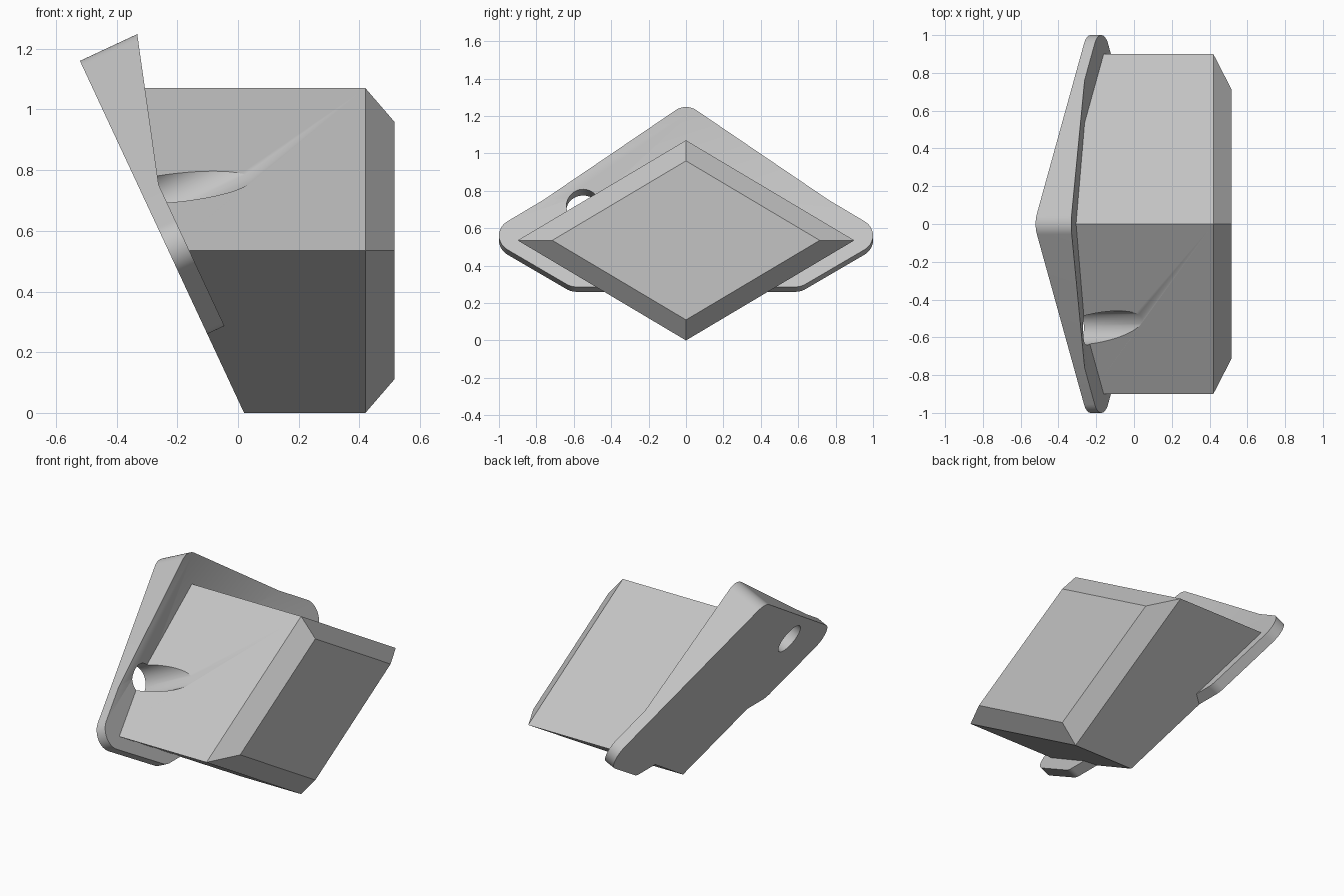
import bpy, bmesh
from math import radians, sin, cos, tan
from mathutils import Matrix, Vector

if "Cube" in bpy.data.objects:
    bpy.data.objects.remove(bpy.data.objects["Cube"], do_unlink=True)

TILT = radians(25)
# Slanted frame: local x leaves the mounting plane, local z runs up along it
SLANT = Matrix.Translation((0.02, 0, 0)) @ Matrix.Rotation(-TILT, 4, 'Y')

grey = bpy.data.materials.new("light_grey")
grey.use_nodes = True
colour = (0.55, 0.55, 0.55, 1)
grey.diffuse_color = colour
grey.node_tree.nodes["Principled BSDF"].inputs["Base Color"].default_value = colour


def make_object(name, bm):
    bmesh.ops.recalc_face_normals(bm, faces=bm.faces)
    mesh = bpy.data.meshes.new(name)
    bm.to_mesh(mesh)
    bm.free()
    mesh.materials.append(grey)
    obj = bpy.data.objects.new(name, mesh)
    bpy.context.collection.objects.link(obj)
    return obj


def loft(bm, loops):
    rings = [[bm.verts.new(p) for p in loop] for loop in loops]
    for a, b in zip(rings, rings[1:]):
        for i in range(len(a)):
            j = (i + 1) % len(a)
            bm.faces.new((a[i], a[j], b[j], b[i]))
    return rings


# Diamond-section body: slanted back, straight sides, chamfered end
MID, HALF_W = 0.535, 0.9


def diamond(half_w, half_h, x_at):
    yz = [(half_w, MID), (0, MID + half_h), (-half_w, MID), (0, MID - half_h)]
    return [(x_at(z), y, z) for y, z in yz]


bm = bmesh.new()
rings = loft(bm, [
    diamond(HALF_W, MID, lambda z: 0.02 - z * tan(TILT)),
    diamond(HALF_W, MID, lambda z: 0.42),
    diamond(0.715, 0.425, lambda z: 0.515),
])
bm.faces.new(rings[0])
bm.faces.new(rings[-1])
body = make_object("diamond_body", bm)

# Rounded flange outline, in the slanted plane
R, BEND = 0.1, 0.8


def arc(y, v, start, end, steps=12):
    angles = [radians(start + (end - start) * i / steps) for i in range(steps + 1)]
    return [Vector((y + R * cos(a), v + R * sin(a))) for a in angles]


side = arc(0.585, 0.387, -90, -57) + arc(0.9, 0.59, -57, 57)
top = arc(0, 1.18, 57, 123)
bend_point = side[-1].lerp(top[0], (BEND - side[-1].y) / (top[0].y - side[-1].y))
bend_point.y = BEND
side.append(bend_point)
outline = side + top + [Vector((-p.x, p.y)) for p in reversed(side)]


# Flange: even lip below the bend, thickening wedge above it
def thickness(v):
    return 0.0625 + max(0, v - BEND) * 0.304


bm = bmesh.new()
back, front = loft(bm, [
    [(0, p.x, p.y) for p in outline],
    [(thickness(p.y), p.x, p.y) for p in outline],
])
bm.faces.new(back)
bm.faces.new([f for f in front if f.co.z > BEND - 1e-4])
bm.faces.new([f for f in front if f.co.z < BEND + 1e-4])
bm.transform(SLANT)
flange = make_object("tilted_flange", bm)

# Round hole through the flange that runs out as a groove in the body
bm = bmesh.new()
bmesh.ops.create_cone(bm, cap_ends=True, segments=48, radius1=0.09, radius2=0.09, depth=1.2)
bm.transform(SLANT @ Matrix.Translation((0.4, -0.55, 0.765)) @ Matrix.Rotation(radians(90), 4, 'Y'))
drill = make_object("hole_cutter", bm)
drill.hide_render = True

for part in (body, flange):
    cut = part.modifiers.new("hole", 'BOOLEAN')
    cut.operation = 'DIFFERENCE'
    cut.solver = 'EXACT'
    cut.object = drill
    bpy.ops.object.select_all(action='DESELECT')
    part.select_set(True)
    bpy.context.view_layer.objects.active = part
    bpy.ops.object.modifier_apply(modifier=cut.name)
    bpy.ops.object.shade_smooth_by_angle(angle=radians(30))

bpy.data.objects.remove(drill, do_unlink=True)
